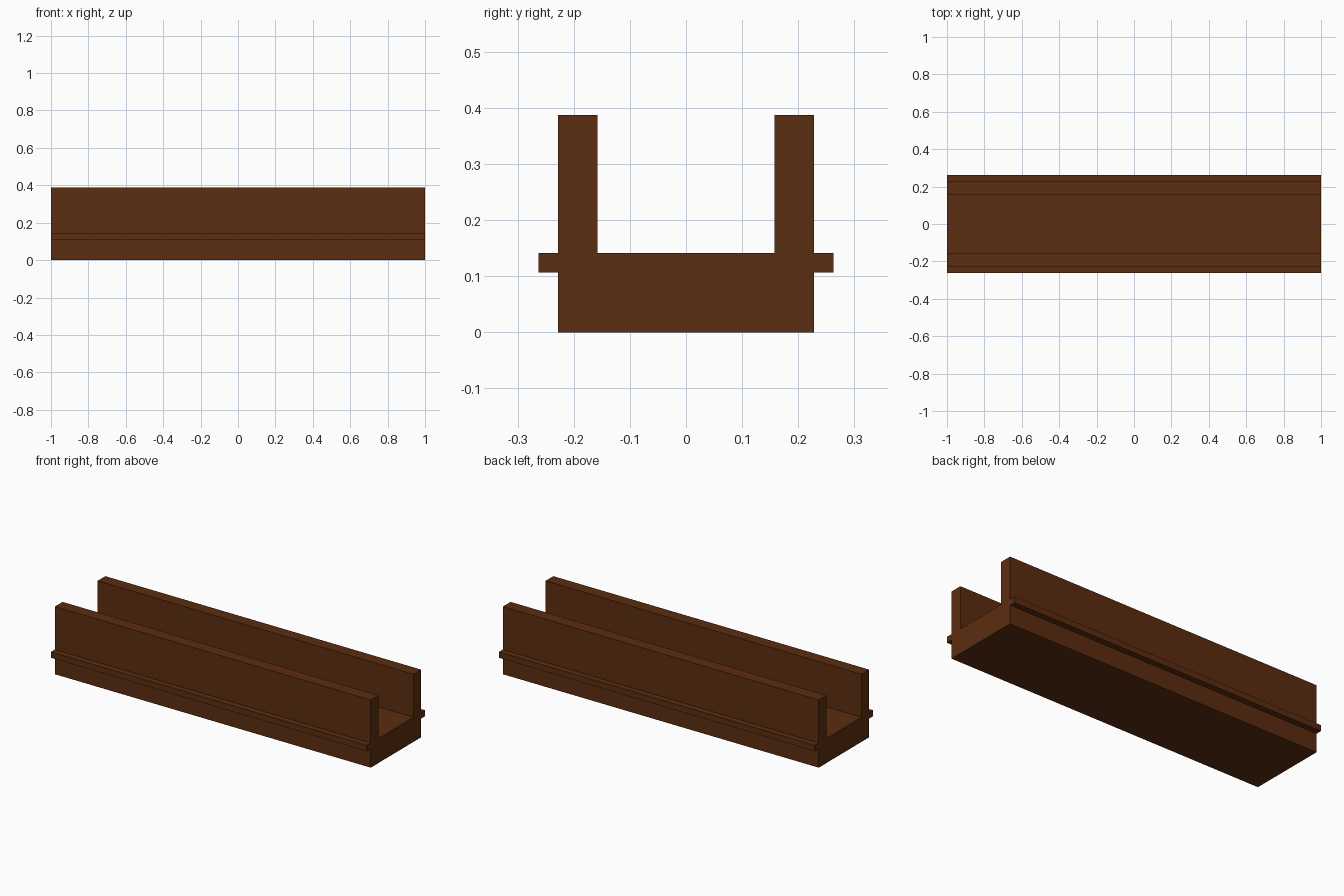
import bpy, bmesh

if "Cube" in bpy.data.objects:
    bpy.data.objects.remove(bpy.data.objects["Cube"])

wood = bpy.data.materials.new("dark brown wood")
wood.diffuse_color = (0.105, 0.026, 0.005, 1)
wood.use_nodes = True
wood.node_tree.nodes["Principled BSDF"].inputs["Base Color"].default_value = wood.diffuse_color

HALF_LENGTH = 1.0

# Right half of the trough cross-section (y, z): base, side ledge, wall, floor
half = [(0.228, 0), (0.228, 0.107), (0.263, 0.107), (0.263, 0.141),
        (0.228, 0.141), (0.228, 0.387), (0.158, 0.387), (0.158, 0.141)]
profile = half + [(-y, z) for y, z in reversed(half)]

# Extrude the mirrored cross-section along x
bm = bmesh.new()
face = bm.faces.new([bm.verts.new((-HALF_LENGTH, y, z)) for y, z in profile])
result = bmesh.ops.extrude_face_region(bm, geom=[face], use_keep_orig=True)
verts = [v for v in result["geom"] if isinstance(v, bmesh.types.BMVert)]
bmesh.ops.translate(bm, verts=verts, vec=(2 * HALF_LENGTH, 0, 0))
bmesh.ops.recalc_face_normals(bm, faces=bm.faces[:])

mesh = bpy.data.meshes.new("trough")
bm.to_mesh(mesh)
bm.free()
mesh.materials.append(wood)
trough = bpy.data.objects.new("trough", mesh)
bpy.context.collection.objects.link(trough)
